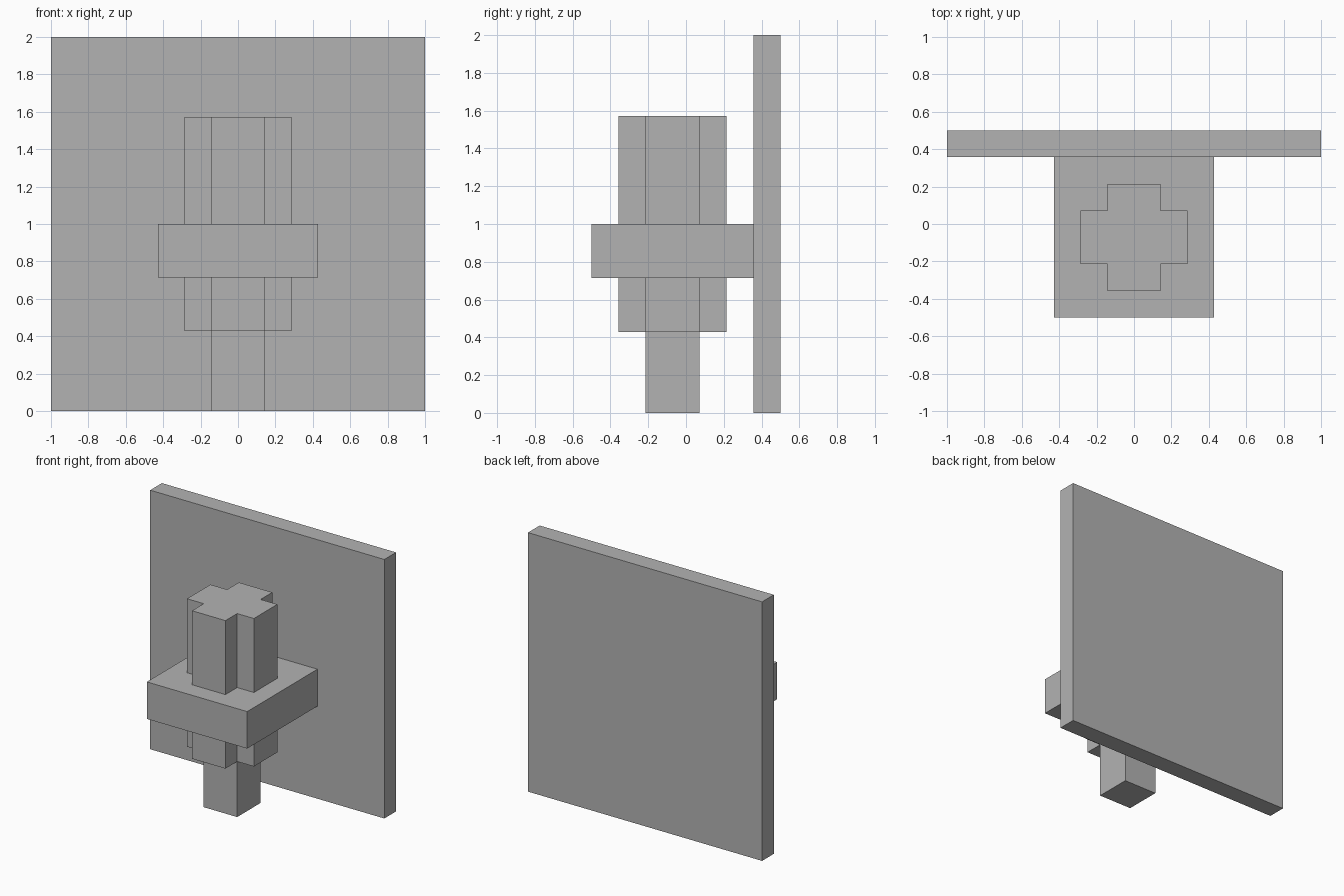
import bpy
import bmesh

default = bpy.data.objects.get("Cube")
if default:
    bpy.data.objects.remove(default, do_unlink=True)

U = 1 / 7          # module all parts are sized in
AXIS_Y = -U / 2    # depth of the column's centre line

grey = bpy.data.materials.new("plain_grey")
grey.use_nodes = True
colour = (0.45, 0.45, 0.45, 1)
grey.diffuse_color = colour
grey.node_tree.nodes["Principled BSDF"].inputs["Base Color"].default_value = colour


def prism(name, outline, y, z0, z1):
    """Extrude a flat outline, given in modules, from z0 up to z1."""
    bm = bmesh.new()
    base = bm.faces.new([bm.verts.new((px * U, y + py * U, z0 * U)) for px, py in outline])
    top = bmesh.ops.extrude_face_region(bm, geom=[base])["geom"]
    bmesh.ops.translate(bm, vec=(0, 0, (z1 - z0) * U),
                        verts=[v for v in top if isinstance(v, bmesh.types.BMVert)])
    bmesh.ops.recalc_face_normals(bm, faces=bm.faces)
    mesh = bpy.data.meshes.new(name)
    bm.to_mesh(mesh)
    bm.free()
    mesh.materials.append(grey)
    obj = bpy.data.objects.new(name, mesh)
    bpy.context.collection.objects.link(obj)
    return obj


def rectangle(hx, hy):
    return [(-hx, -hy), (hx, -hy), (hx, hy), (-hx, hy)]


# Plus-shaped outline: one arm turned through four quarters
cross = []
arm = [(2, -1), (2, 1), (1, 1)]
for _ in range(4):
    cross += arm
    arm = [(-py, px) for px, py in arm]

prism("back_panel", rectangle(7, 0.5), 3 * U, 0, 14)
prism("bracket_block", rectangle(3, 3), AXIS_Y, 5, 7)
prism("cross_column", cross, AXIS_Y, 3, 11)
prism("lower_post", rectangle(1, 1), AXIS_Y, 0, 3)
